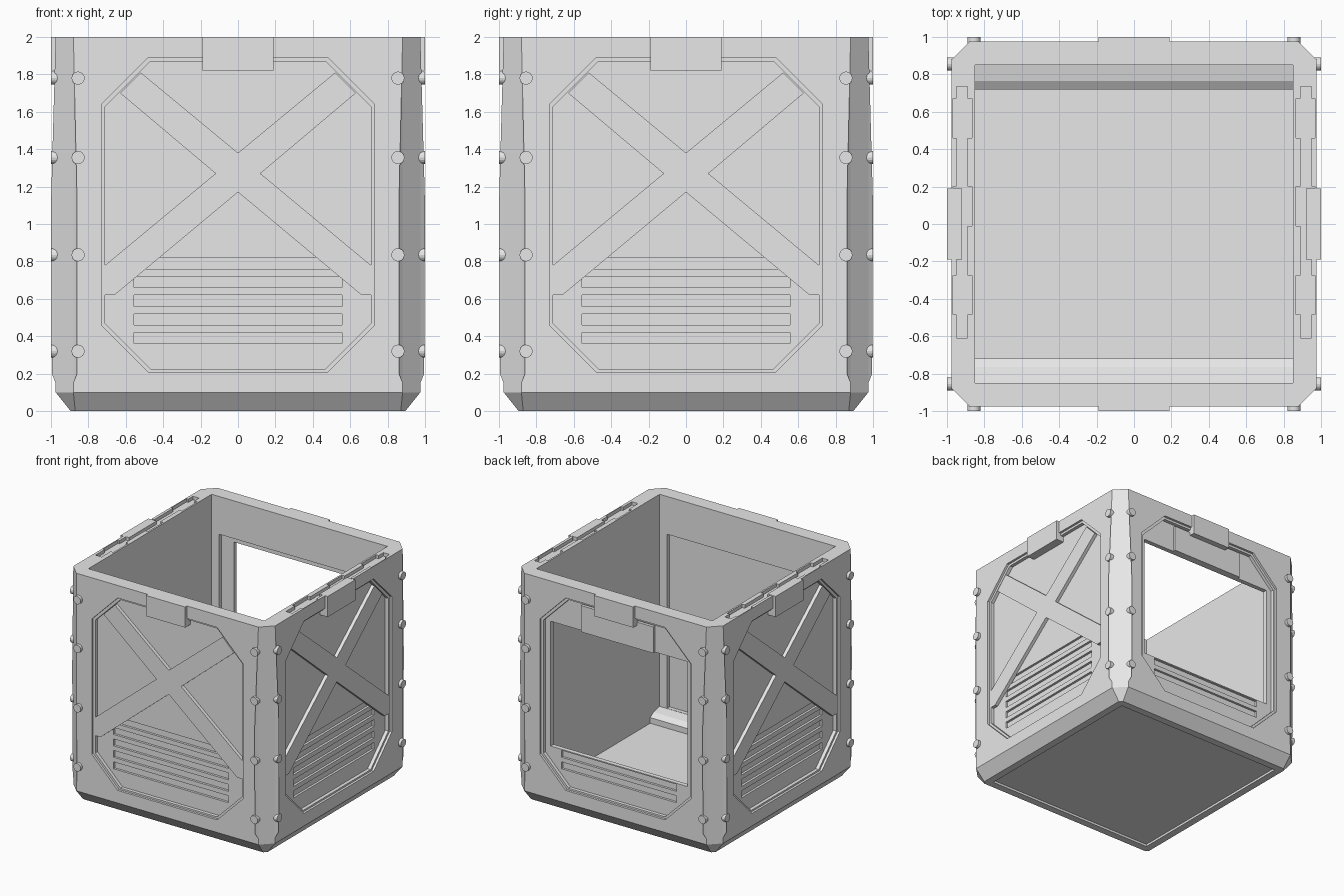
import bpy
import bmesh
from math import pi, cos, sin
from mathutils import Matrix

if "Cube" in bpy.data.objects:
    bpy.data.objects.remove(bpy.data.objects["Cube"])

grey = bpy.data.materials.new("plain grey")
grey.use_nodes = True
grey.diffuse_color = (0.8, 0.8, 0.8, 1)
grey.node_tree.nodes["Principled BSDF"].inputs["Base Color"].default_value = (0.8, 0.8, 0.8, 1)

UP = Matrix.Identity(4)
ALONG_X = Matrix(((0, 0, 1, 0), (1, 0, 0, 0), (0, 1, 0, 0), (0, 0, 0, 1)))


def side(k):
    """Frame of wall k: u across, v up, w outward (front, left, back, right)."""
    return Matrix.Rotation(k * pi / 2, 4, "Z") @ Matrix.Rotation(pi / 2, 4, "X")


def prism(bm, pts, w0, w1, frame=UP, top=None):
    a = [bm.verts.new(frame @ Matrix.Translation((u, v, w0)).translation) for u, v in pts]
    b = [bm.verts.new(frame @ Matrix.Translation((u, v, w1)).translation) for u, v in (top or pts)]
    n = len(pts)
    bm.faces.new(a[::-1])
    bm.faces.new(b)
    for i in range(n):
        j = (i + 1) % n
        bm.faces.new((a[i], a[j], b[j], b[i]))


def rect(u0, u1, v0, v1):
    return [(u0, v0), (u1, v0), (u1, v1), (u0, v1)]


def octagon(u, v0, v1, c):
    return [(c - u, v0), (u - c, v0), (u, v0 + c), (u, v1 - c),
            (u - c, v1), (c - u, v1), (-u, v1 - c), (-u, v0 + c)]


def mirrored(half):
    """Close an outline whose first and last points lie on the axis."""
    return half + [(-u, v) for u, v in half[-2:0:-1]]


def finish(name, bm):
    bmesh.ops.recalc_face_normals(bm, faces=bm.faces[:])
    me = bpy.data.meshes.new(name)
    bm.to_mesh(me)
    bm.free()
    me.materials.append(grey)
    ob = bpy.data.objects.new(name, me)
    bpy.context.scene.collection.objects.link(ob)
    return ob


def build(name, items):
    bm = bmesh.new()
    for item in items:
        prism(bm, *item)
    return finish(name, bm)


# Outer body: chamfered block on a tapered foot
body = bmesh.new()
wall = octagon(0.975, -0.975, 0.975, 0.095)
prism(body, wall, 0.1, 2)
foot = octagon(0.895, -0.895, 0.895, 0.025)
prism(body, foot, 0, 0.1, UP, wall)
bmesh.ops.remove_doubles(body, verts=body.verts[:], dist=0.0001)
shared = [f for f in body.faces if all(abs(v.co.z - 0.1) < 0.001 for v in f.verts)]
bmesh.ops.delete(body, geom=shared, context="FACES_ONLY")
body = finish("crate_body", body)

# Stepped key slots in the top rim
slot_half = [(0.89, 0.735), (0.95, 0.735)]
outer, inner = [], []
for hi, lo in ((0.67, 0.46), (0.2, -0.01), (-0.275, -0.485)):
    outer += [(0.95, hi), (0.967, hi), (0.967, lo), (0.95, lo)]
    inner += [(0.89, hi), (0.865, hi), (0.865, lo), (0.89, lo)]
slot = slot_half + outer + [(0.95, -0.61), (0.89, -0.61)] + inner[::-1]

# Cutters: cavity, underside, wall recesses, vents, back window
SIDES = [side(k) for k in range(4)]
vents = [rect(-0.555, 0.555, 0.36 + 0.1 * i, 0.42 + 0.1 * i) for i in range(5)]
hollow = rect(-0.85, 0.85, -0.85, 0.85)
under = rect(-0.83, 0.83, -0.83, 0.83)
cuts = [
    [(hollow, 0.05, 2.1)],
    [(under, -0.1, 0.02)],
    [(rect(-0.78, 0.78, 0.15, 1.67), 0.8, 0.885, SIDES[k]) for k in (0, 2)],
    [(octagon(0.73, 0.21, 1.89, 0.25), 0.955, 1.1, s) for s in SIDES],
    [(octagon(0.71, 0.225, 1.87, 0.243), 0.925, 1.1, s) for s in SIDES],
    [(v, 0.905, 1.1, s) for v in vents for s in SIDES[:2] + SIDES[3:]]
    + [(v, 0.905, 1.1, SIDES[2]) for v in vents[:2]],
    [(rect(-0.66, 0.66, 0.53, 1.62), 0.7, 1.1, SIDES[2])],
    [(slot, 1.97, 2.1), ([(-u, v) for u, v in slot], 1.97, 2.1)],
]
for items in cuts:
    cutter = build("cutter", items)
    cutter.hide_render = True
    mod = body.modifiers.new("cut", "BOOLEAN")
    mod.operation, mod.solver, mod.object = "DIFFERENCE", "EXACT", cutter
    bpy.context.view_layer.objects.active = body
    bpy.ops.object.modifier_apply(modifier=mod.name)
    bpy.data.objects.remove(cutter)

# Cross braces on the three closed walls
brace = mirrored([(0, 1.38), (0.52, 1.81), (0.63, 1.70), (0.12, 1.27), (0.71, 0.78),
                  (0.71, 0.62), (0.66, 0.62), (0, 1.17)])
for k, label in ((0, "front"), (1, "left"), (3, "right")):
    build(label + "_cross_brace", [(brace, 0.92, 0.955, SIDES[k])])

# Latches on every wall, and the plate over the back window
build("latches", [(rect(-0.19, 0.19, 1.82, 2), 0.92, 1, s) for s in SIDES])
build("window_header", [(rect(-0.35, 0.35, 1.62, 1.85), 0.9, 0.95, SIDES[2])])

# Rivets down both edges of each wall
rivets = []
for s in SIDES:
    for u in (-0.855, 0.855):
        for v in (0.32, 0.835, 1.355, 1.78):
            ring = [(u + 0.035 * cos(i * pi / 8), v + 0.035 * sin(i * pi / 8)) for i in range(16)]
            rivets.append((ring, 0.96, 1, s))
build("rivets", rivets)

# Stepped ledges along the inside of the front and back walls
ledge = [(0.86, 0.04), (0.72, 0.04), (0.72, 0.1), (0.765, 0.13), (0.86, 0.15)]
build("floor_ledges", [(ledge, -0.85, 0.85, ALONG_X),
                       ([(-y, z) for y, z in ledge], -0.85, 0.85, ALONG_X)])

# Thin fins beside the corner chamfers
fins = bmesh.new()
for s in SIDES:
    for sign in (-1, 1):
        pts = [(0.88, 2, 0.975), (0.86, 1.1, 1), (0.86, 0.2, 0.995), (0.88, 0.15, 0.975)]
        fins.faces.new([fins.verts.new(s @ Matrix.Translation((sign * u, v, w)).translation)
                        for u, v, w in pts])
finish("corner_fins", fins)
